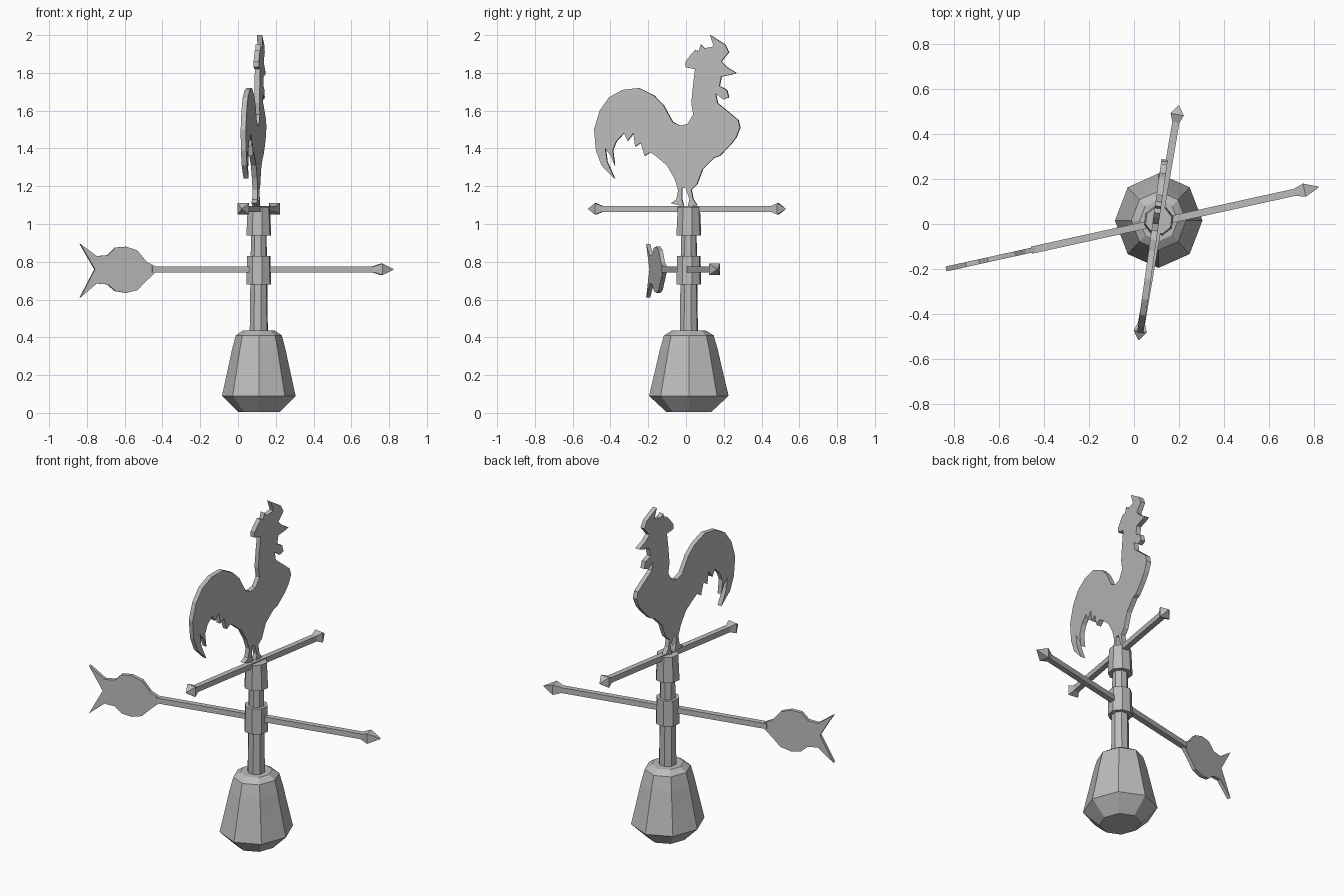
import bpy
import bmesh
from math import cos, sin, pi, radians, hypot
from mathutils import Matrix, Vector

cube = bpy.data.objects.get("Cube")
if cube:
    bpy.data.objects.remove(cube)

AXIS = Vector((0.11, 0.015, 0))   # centre of the pole

metal = bpy.data.materials.new("grey metal")
metal.use_nodes = True
GREY = (0.5, 0.5, 0.5, 1)
metal.diffuse_color = GREY
metal.node_tree.nodes["Principled BSDF"].inputs["Base Color"].default_value = GREY


def finish(bm, name, matrix):
    bmesh.ops.recalc_face_normals(bm, faces=bm.faces)
    mesh = bpy.data.meshes.new(name)
    bm.to_mesh(mesh)
    bm.free()
    mesh.materials.append(metal)
    obj = bpy.data.objects.new(name, mesh)
    obj.matrix_world = matrix
    bpy.context.collection.objects.link(obj)
    return obj


def loft(bm, rings):
    """Skin a row of equally sized rings of points and cap both ends."""
    rows = [[bm.verts.new(p) for p in ring] for ring in rings]
    for a, b in zip(rows, rows[1:]):
        for i in range(len(a)):
            j = (i + 1) % len(a)
            bm.faces.new((a[i], a[j], b[j], b[i]))
    bm.faces.new(rows[0])
    bm.faces.new(rows[-1])


def turned(name, profile, turn=0, stretch=1):
    """Eight-sided turned part from (radius, height) pairs."""
    bm = bmesh.new()
    angles = [turn + i * pi / 4 for i in range(8)]
    loft(bm, [[(r * cos(a), r * sin(a) * stretch, z) for a in angles]
              for r, z in profile])
    return finish(bm, name, Matrix.Translation(AXIS))


def plate(name, outline, thickness, matrix):
    """Flat cut-out in the local xz plane; outline is in hundredths."""
    bm = bmesh.new()
    h = thickness / 2
    loft(bm, [[(u / 100, y, z / 100) for u, z in outline] for y in (-h, h)])
    return finish(bm, name, matrix)


def bar(name, stations, matrix):
    """Square bar along local x from (position, half width) pairs."""
    bm = bmesh.new()
    corners = ((-1, -1), (1, -1), (1, 1), (-1, 1))
    loft(bm, [[(u, w * a, w * b) for a, b in corners] for u, w in stations])
    return finish(bm, name, matrix)


def heading(degrees, x, y, z):
    return Matrix.Translation((x, y, z)) @ Matrix.Rotation(radians(degrees), 4, "Z")


# Base and pole with two collars
turned("base", [(0.11, 0.005), (0.195, 0.09), (0.16, 0.25), (0.142, 0.335),
                (0.122, 0.41), (0.085, 0.435)], stretch=1.08)
TURN = radians(15)
turned("pole", [(0.05, 0.42), (0.042, 1.0)], TURN)
turned("lower_collar", [(0.068, 0.68), (0.064, 0.83)], TURN)
turned("upper_collar", [(0.068, 0.94), (0.061, 1.09)], TURN)

# Long wind arrow with a pointed head and a feathered tail
SHAFT, HEAD, TIP = 0.016, 0.03, 0.002
wind = heading(12.4, AXIS.x, 0.008, 0.76)
bar("wind_arrow_shaft", [(-0.58, SHAFT), (0.62, SHAFT), (0.665, HEAD), (0.73, TIP)], wind)
plate("wind_arrow_tail", [
    (-97, 13.5), (-88, 7), (-82, 7.5), (-78, 11.5), (-72, 12), (-66, 10), (-61, 4),
    (-56, 1.5), (-56, -1.5), (-61, -6), (-66, -11), (-72, -12.5), (-78, -11.5),
    (-82, -8), (-88, -7.5), (-97, -15), (-89, 0)], 0.022, wind)

# Short cross arrow, pointed at both ends
half = [(0.455, SHAFT), (0.49, HEAD), (0.53, TIP)]
bar("cross_arrow", [(-u, w) for u, w in reversed(half)] + half,
    heading(80.3, AXIS.x, 0.005, 1.08))

# Rooster silhouette, walked round from the tail tip
tail = [(-38, 124), (-45, 131), (-48, 139), (-49, 150), (-46, 160), (-41, 167),
        (-34, 171), (-25, 172), (-17, 168), (-12, 163)]
back = [(-7, 154), (-3, 152), (1, 153), (4, 158), (3, 164), (4, 174), (5, 182)]
comb = [(0, 183), (0, 186), (3, 190), (5, 192), (7, 191.5), (8, 195), (10, 193),
        (15, 194), (13, 200), (21, 195), (23, 191)]
face = [(19, 186), (22, 183), (27, 180), (24, 179), (19, 178), (18, 173),
        (22, 171), (23, 167), (20, 166), (16, 169)]
chest = [(17, 164), (22, 160), (28, 155), (29, 151), (27, 146), (24, 142),
         (18, 136), (15, 135), (9, 129), (6, 121)]
legs = [(3, 118), (4, 113), (6, 110), (1, 109), (2, 113), (0, 119), (-2, 119),
        (-2, 113), (-1, 109), (-4, 110), (-8, 111), (-5, 113), (-4, 118)]
belly = [(-6, 124), (-10, 131), (-16, 136), (-19, 138), (-22, 136), (-24, 143),
         (-27, 141), (-28, 148), (-31, 144), (-33, 148), (-37, 144), (-39, 139),
         (-38, 131), (-40, 136), (-43, 140), (-42, 133)]
plate("rooster", tail + back + comb + face + chest + legs + belly, 0.028,
      heading(82, 0.096, 0, 0))
